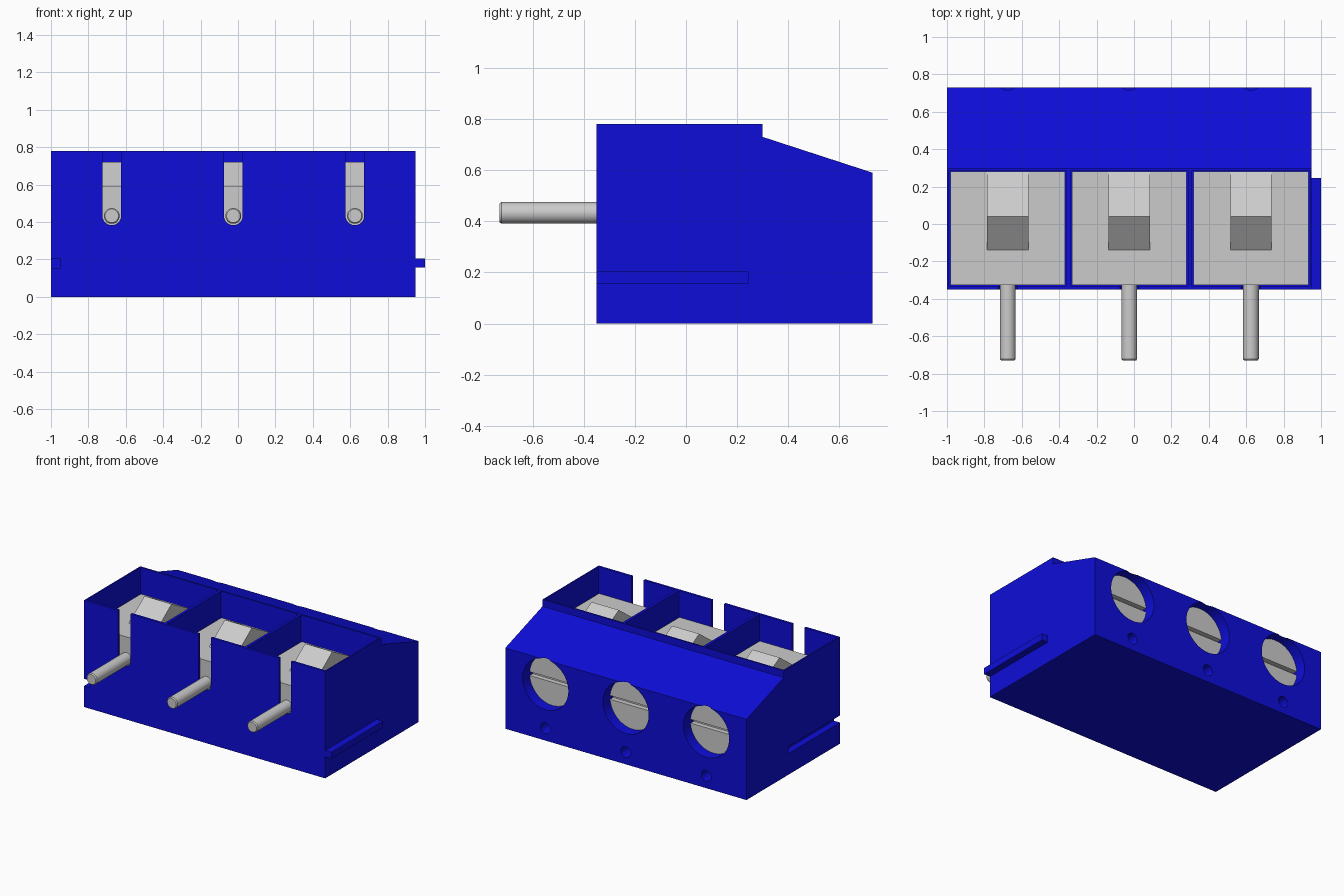
import bpy, bmesh, math
from mathutils import Matrix, Vector

cube = bpy.data.objects.get("Cube")
if cube:
    bpy.data.objects.remove(cube, do_unlink=True)


def material(name, colour):
    m = bpy.data.materials.new(name)
    m.use_nodes = True
    m.diffuse_color = (*colour, 1)
    m.node_tree.nodes["Principled BSDF"].inputs["Base Color"].default_value = (*colour, 1)
    return m


BLUE = material("blue plastic", (0.004, 0.004, 0.69))
GREY = material("light grey metal", (0.60, 0.60, 0.60))


def finish(name, bm, mat):
    bmesh.ops.recalc_face_normals(bm, faces=bm.faces[:])
    mesh = bpy.data.meshes.new(name)
    bm.to_mesh(mesh)
    bm.free()
    obj = bpy.data.objects.new(name, mesh)
    bpy.context.collection.objects.link(obj)
    if mat:
        mesh.materials.append(mat)
    return obj


def prism(name, points, direction, mat=None):
    """Extrude a flat outline of 3D points along a direction."""
    bm = bmesh.new()
    face = bm.faces.new([bm.verts.new(p) for p in points])
    new = bmesh.ops.extrude_face_region(bm, geom=[face])["geom"]
    bmesh.ops.translate(bm, vec=Vector(direction),
                        verts=[v for v in new if isinstance(v, bmesh.types.BMVert)])
    return finish(name, bm, mat)


def box(name, x0, x1, y0, y1, z0, z1, mat=None):
    return prism(name, [(x0, y0, z0), (x1, y0, z0), (x1, y1, z0), (x0, y1, z0)],
                 (0, 0, z1 - z0), mat)


def rod(name, x, z, y0, y1, r0, r1, mat=None, sides=48):
    """Round bar along y, radius r0 at y0 and r1 at y1."""
    bm = bmesh.new()
    place = Matrix.Translation((x, (y0 + y1) / 2, z)) @ Matrix.Rotation(-math.pi / 2, 4, "X")
    bmesh.ops.create_cone(bm, cap_ends=True, segments=sides, radius1=r0, radius2=r1,
                          depth=y1 - y0, matrix=place)
    return finish(name, bm, mat)


def select(obj):
    bpy.ops.object.select_all(action="DESELECT")
    obj.select_set(True)
    bpy.context.view_layer.objects.active = obj


def cut(target, cutter):
    mod = target.modifiers.new("cut", "BOOLEAN")
    mod.operation = "DIFFERENCE"
    mod.solver = "EXACT"
    mod.object = cutter
    select(target)
    bpy.ops.object.modifier_apply(modifier=mod.name)
    bpy.data.objects.remove(cutter, do_unlink=True)


def smooth(obj):
    select(obj)
    bpy.ops.object.shade_smooth_by_angle(angle=math.radians(30))


CELLS = (-0.675, -0.025, 0.625)
PIN_Z, SCREW_Z = 0.433, 0.41

# Housing: side profile drawn in y and z, extruded along x
side = [(-0.35, 0), (0.73, 0), (0.73, 0.59), (0.30, 0.73), (0.30, 0.78), (-0.35, 0.78)]
housing = prism("housing", [(-1, y, z) for y, z in side], (1.95, 0, 0), BLUE)

for cx in CELLS:
    # Open wire cell
    cut(housing, box("cell_cutter", cx - 0.315, cx + 0.315, -0.332, 0.287, 0.30, 0.9))
    # Round-bottomed slot in the front wall
    arc = [(cx + 0.05 * math.cos(a), -0.4, PIN_Z + 0.05 * math.sin(a))
           for a in (math.pi + math.pi * i / 16 for i in range(17))]
    slot = arc + [(cx + 0.05, -0.4, 0.9), (cx - 0.05, -0.4, 0.9)]
    cut(housing, prism("slot_cutter", slot, (0, 0.1, 0)))
    # Screw recess and small test hole in the back
    cut(housing, rod("recess_cutter", cx, SCREW_Z, 0.60, 0.8, 0.185, 0.185))
    cut(housing, rod("hole_cutter", cx, 0.09, 0.58, 0.8, 0.04, 0.04, sides=24))

# Joining groove on one end, matching rib on the other
cut(housing, box("groove_cutter", -1.1, -0.95, -0.4, 0.245, 0.154, 0.206))
smooth(housing)
box("joining_rib", 0.945, 1.0, -0.35, 0.245, 0.156, 0.204, BLUE)

for i, cx in enumerate(CELLS, 1):
    # Clamp block with a ridge on top
    box(f"clamp_block_{i}", cx - 0.307, cx + 0.307, -0.325, 0.28, 0.302, 0.59, GREY)
    ridge = [(-0.14, 0.585), (-0.14, 0.59), (0.04, 0.72), (0.28, 0.59), (0.28, 0.585)]
    prism(f"clamp_ridge_{i}", [(cx - 0.11, y, z) for y, z in ridge], (0.22, 0, 0), GREY)

    # Contact pin with a chamfered tip
    smooth(rod(f"contact_pin_{i}", cx, PIN_Z, -0.722, -0.30, 0.042, 0.042, GREY))
    smooth(rod(f"pin_tip_{i}", cx, PIN_Z, -0.73, -0.722, 0.036, 0.042, GREY))

    # Slotted screw head
    screw = rod(f"screw_{i}", cx, SCREW_Z, 0.59, 0.65, 0.184, 0.184, GREY)
    cut(screw, box("screw_slot_cutter", cx - 0.3, cx + 0.3, 0.615, 0.7,
                   SCREW_Z - 0.014, SCREW_Z + 0.014))
    smooth(screw)
